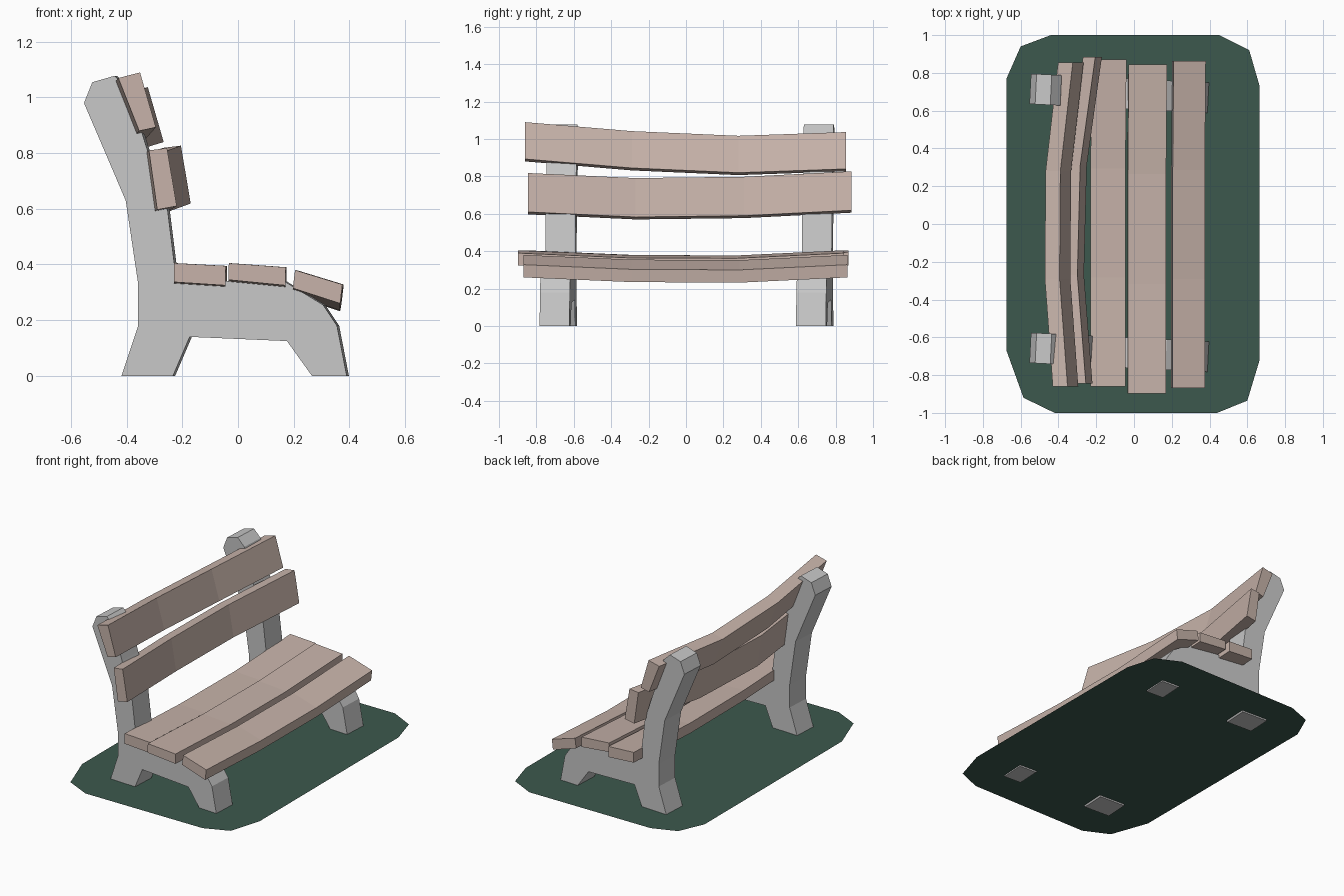
import bpy, bmesh, math
from mathutils import Matrix

if "Cube" in bpy.data.objects:
    bpy.data.objects.remove(bpy.data.objects["Cube"])


def material(name, color):
    m = bpy.data.materials.new(name)
    m.diffuse_color = (*color, 1)
    m.use_nodes = True
    m.node_tree.nodes["Principled BSDF"].inputs["Base Color"].default_value = m.diffuse_color
    return m


STONE = material("pale grey stone", (0.57, 0.57, 0.57))
WOOD = material("weathered wood", (0.57, 0.45, 0.40))
GRASS = material("dark green grass", (0.045, 0.098, 0.074))


def finish(name, bm, mat):
    bmesh.ops.recalc_face_normals(bm, faces=bm.faces)
    me = bpy.data.meshes.new(name)
    bm.to_mesh(me)
    bm.free()
    me.materials.append(mat)
    ob = bpy.data.objects.new(name, me)
    bpy.context.collection.objects.link(ob)
    return ob


def loft(name, section, stations, mat):
    """Sweep an x/z section along y; each station is (y, x shift, z shift)."""
    bm = bmesh.new()
    rings = [[bm.verts.new((x + dx, y, z + dz)) for x, z in section]
             for y, dx, dz in stations]
    n = len(section)
    for a, b in zip(rings, rings[1:]):
        for i in range(n):
            j = (i + 1) % n
            bm.faces.new((a[i], a[j], b[j], b[i]))
    bm.faces.new(rings[0])
    bm.faces.new(rings[-1])
    return finish(name, bm, mat)


# grass patch with clipped corners
bm = bmesh.new()
outline = [(-0.44, 1), (0.45, 1), (0.61, 0.92), (0.665, 0.73), (0.665, -0.72),
           (0.60, -0.935), (0.44, -1), (-0.42, -1), (-0.585, -0.92),
           (-0.675, -0.67), (-0.675, 0.77), (-0.60, 0.94)]
face = bm.faces.new([bm.verts.new((x, y, 0.01)) for x, y in outline])
finish("grass_patch", bm, GRASS)
bpy.data.objects["grass_patch"].data.flip_normals() if \
    bpy.data.objects["grass_patch"].data.polygons[0].normal.z < 0 else None

# two stone side frames, each slightly turned
frame = [(-0.415, 0), (-0.355, 0.18), (-0.355, 0.33), (-0.40, 0.63),
         (-0.55, 0.98), (-0.52, 1.055), (-0.44, 1.078), (-0.39, 1.03),
         (-0.325, 0.82), (-0.25, 0.60), (-0.225, 0.40), (-0.21, 0.34),
         (0.17, 0.34), (0.31, 0.255), (0.36, 0.18), (0.395, 0),
         (0.27, 0), (0.18, 0.125), (-0.17, 0.14), (-0.23, 0)]
for side, y in (("left", -0.683), ("right", 0.688)):
    ob = loft("side_frame_" + side, frame, [(-0.08, 0, 0), (0.08, 0, 0)], STONE)
    ob.data.transform(Matrix.Translation((0, y, 0)) @ Matrix.Rotation(-0.05, 4, 'Z'))

# sagging backrest planks
loft("backrest_plank_top",
     [(-0.43, 1.07), (-0.352, 1.09), (-0.295, 0.893), (-0.355, 0.88)],
     [(-0.86, 0, 0), (-0.29, -0.042, -0.048), (0.28, -0.038, -0.073), (0.855, 0.028, -0.053)], WOOD)
loft("backrest_plank_lower",
     [(-0.32, 0.81), (-0.255, 0.818), (-0.22, 0.61), (-0.29, 0.597)],
     [(-0.845, 0, 0), (-0.27, -0.045, -0.027), (0.31, -0.03, -0.02), (0.885, 0.05, 0.009)], WOOD)

# sagging seat planks
seat = [
    ("back", [(-0.23, 0.405), (-0.045, 0.395), (-0.045, 0.325), (-0.23, 0.337)], -0.86, 0.87),
    ("middle", [(-0.033, 0.405), (0.17, 0.39), (0.17, 0.325), (-0.035, 0.345)], -0.898, 0.845),
    ("front", [(0.205, 0.38), (0.375, 0.328), (0.367, 0.26), (0.197, 0.315)], -0.868, 0.863)]
for name, section, y0, y1 in seat:
    third = (y1 - y0) / 3
    loft("seat_plank_" + name, section,
         [(y0, 0, 0), (y0 + third, 0, -0.025), (y1 - third, 0, -0.028), (y1, 0.005, 0)], WOOD)
